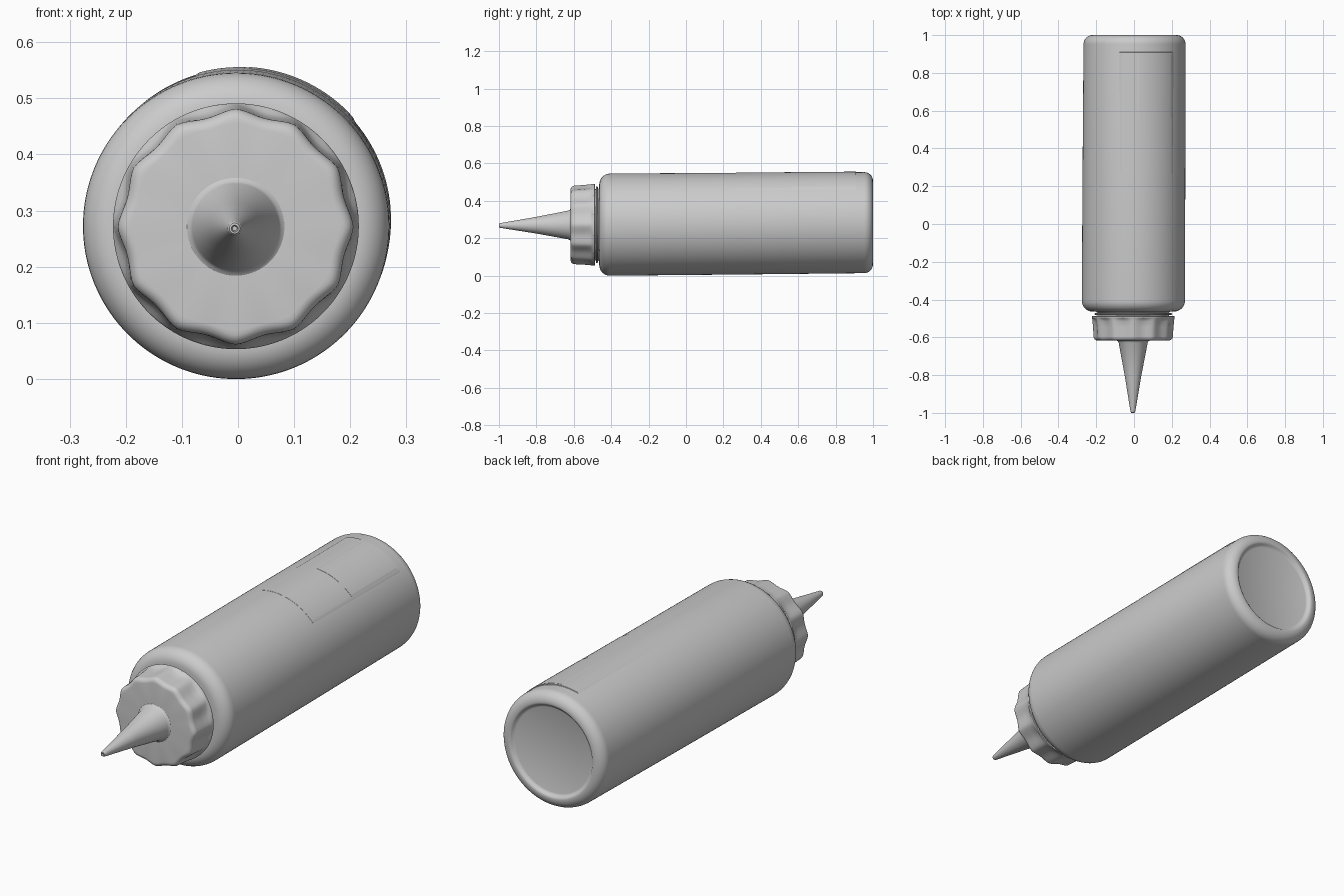
import bpy, bmesh
from math import cos, sin, pi, radians

if "Cube" in bpy.data.objects:
    bpy.data.objects.remove(bpy.data.objects["Cube"])

SEG = 144


def axis_point(y, r, a):
    # The bottle lies along y with a very slight tilt of its axis
    cx = -0.006 + (y + 1) * 0.0045
    cz = 0.268 + (y + 1) * 0.0078
    return (cx + r * cos(a), y, cz + r * sin(a))


def arc(y, r, rad, start, end, steps=8):
    # Rounded profile corner: angle 0 points outward, 90 points to +y
    out = []
    for i in range(steps + 1):
        t = radians(start + (end - start) * i / steps)
        out.append((y + rad * sin(t), r + rad * cos(t)))
    return out


def finish(name, bm):
    bmesh.ops.recalc_face_normals(bm, faces=bm.faces[:])
    me = bpy.data.meshes.new(name)
    bm.to_mesh(me)
    bm.free()
    ob = bpy.data.objects.new(name, me)
    bpy.context.collection.objects.link(ob)
    bpy.ops.object.select_all(action='DESELECT')
    ob.select_set(True)
    bpy.context.view_layer.objects.active = ob
    bpy.ops.object.shade_smooth_by_angle(angle=radians(35))
    return ob


def lathe(name, profile, cap_start=False, cap_end=False):
    # profile entries: (y, radius[, scallop depth])
    bm = bmesh.new()
    rings = []
    for p in profile:
        depth = p[2] if len(p) > 2 else 0
        ring = []
        for i in range(SEG):
            a = 2 * pi * i / SEG
            r = p[1] - depth * abs(sin(6 * (a - pi / 2))) ** 1.5
            ring.append(bm.verts.new(axis_point(p[0], r, a)))
        rings.append(ring)
    for r0, r1 in zip(rings, rings[1:]):
        for i in range(SEG):
            j = (i + 1) % SEG
            bm.faces.new((r0[i], r0[j], r1[j], r1[i]))
    if cap_start:
        bm.faces.new(rings[0])
    if cap_end:
        bm.faces.new(rings[-1])
    return finish(name, bm)


# Bottle body: neck, rounded shoulder, straight wall, rounded heel, recessed base
body = [(-0.495, 0.19), (-0.47, 0.19), (-0.464, 0.196)]
body += arc(-0.406, 0.215, 0.058, -90, 0)
body += [(0.3, 0.272)]
body += arc(0.952, 0.222, 0.048, 0, 90)
body += [(0.999, 0.216), (0.995, 0.211), (0.988, 0.206), (0.985, 0.198)]
lathe("bottle_body", body, cap_end=True)

# Neck collar under the cap
lathe("neck_collar", [(-0.482, 0.188), (-0.482, 0.201), (-0.479, 0.205),
                      (-0.474, 0.205), (-0.471, 0.201), (-0.471, 0.188)])

# Scalloped screw cap fading to a round skirt at the back edge
cap = [(-0.617, 0.07), (-0.617, 0.185, 0.005)]
cap += [(y, r, 0.01) for y, r in arc(-0.595, 0.188, 0.022, -75, 0, 6)]
cap += [(-0.545, 0.213, 0.012), (-0.515, 0.216, 0.011), (-0.505, 0.217, 0.007),
        (-0.499, 0.218, 0.002), (-0.495, 0.219), (-0.489, 0.219),
        (-0.486, 0.216), (-0.486, 0.188)]
lathe("screw_cap", cap)

# Conical nozzle with a small fillet at the base and an opening at the tip
nozzle = [(-0.617, 0.087), (-0.621, 0.081), (-0.628, 0.077), (-0.80, 0.0445),
          (-0.985, 0.014), (-0.994, 0.0125), (-0.999, 0.0095), (-1.0, 0.006),
          (-0.992, 0.004)]
lathe("nozzle", nozzle, cap_end=True)


# Thin raised label panels wrapped on the wall
def wall_panel(name, y0, y1, a0, a1, r, steps=24):
    bm = bmesh.new()
    rows = []
    for y, lift in ((y0, 0), (y0 + 0.002, 1), (y1 - 0.002, 1), (y1, 0)):
        row = []
        for i in range(steps + 1):
            h = r if lift and 0 < i < steps else r - 0.004
            a = radians(a0 + (a1 - a0) * i / steps)
            row.append(bm.verts.new(axis_point(y, h, a)))
        rows.append(row)
    for r0, r1 in zip(rows, rows[1:]):
        for i in range(steps):
            bm.faces.new((r0[i], r1[i], r1[i + 1], r0[i + 1]))
    return finish(name, bm)


wall_panel("label_panel", 0.265, 0.91, 39, 108, 0.2728)
wall_panel("label_inset", 0.56, 0.90, 42, 88, 0.2736)
